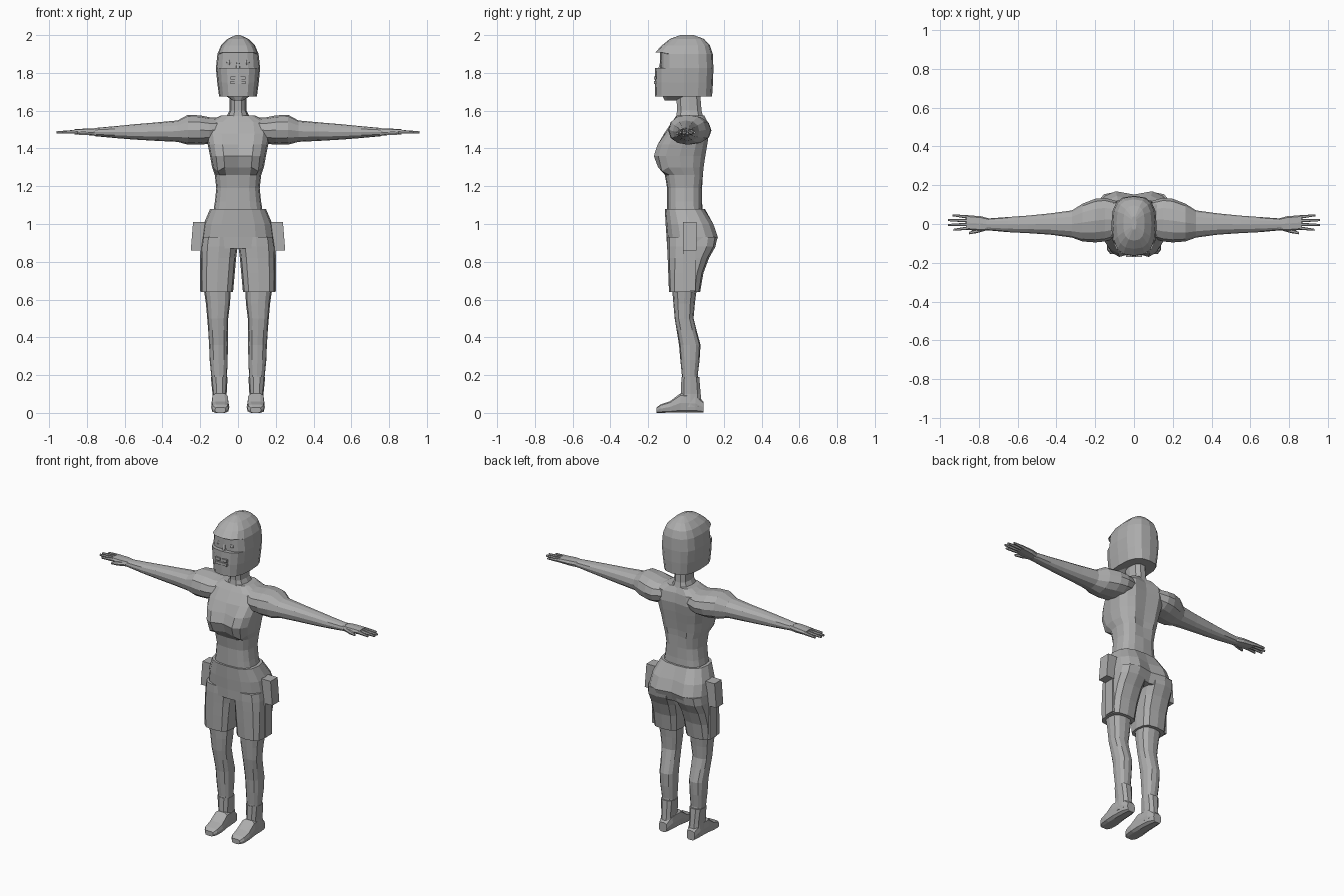
import bpy, bmesh, math

grey = bpy.data.materials.new("plain grey")
grey.diffuse_color = (0.42, 0.42, 0.42, 1)


def finish(name, bm, mirror=False):
    bmesh.ops.recalc_face_normals(bm, faces=bm.faces)
    me = bpy.data.meshes.new(name)
    bm.to_mesh(me)
    bm.free()
    me.materials.append(grey)
    ob = bpy.data.objects.new(name, me)
    bpy.context.collection.objects.link(ob)
    if mirror:
        ob.modifiers.new("mirror", 'MIRROR').use_mirror_merge = False
    return ob


def loft(rings, axis='z', n=12, p=0.8):
    """Rings are (t, u0, u1, v0, v1): position on the axis and cross-section extents."""
    bm = bmesh.new()
    power = lambda c: math.copysign(abs(c) ** p, c) if abs(c) > 1e-6 else 0
    loops = []
    for t, u0, u1, v0, v1 in rings:
        loop = []
        for i in range(n):
            a = 2 * math.pi * i / n
            u = (u0 + u1) / 2 + (u1 - u0) / 2 * power(math.cos(a))
            v = (v0 + v1) / 2 + (v1 - v0) / 2 * power(math.sin(a))
            co = {'z': (u, v, t), 'x': (t, u, v), 'y': (u, t, v)}[axis]
            loop.append(bm.verts.new(co))
        loops.append(loop)
    for a, b in zip(loops, loops[1:]):
        for i in range(n):
            j = (i + 1) % n
            bm.faces.new((a[i], a[j], b[j], b[i]))
    bm.faces.new(loops[0])
    bm.faces.new(loops[-1])
    return bm


def sym(rings):
    """Rings centred on x, given as (z, half width, y front, y back)."""
    return [(z, -w, w, a, b) for z, w, a, b in rings]


def box(name, lo, hi, mirror=False, lean=0):
    bm = bmesh.new()
    bmesh.ops.create_cube(bm, size=1)
    for v in bm.verts:
        top = v.co.z > 0
        v.co = [(l + h) / 2 + c * (h - l) for l, h, c in zip(lo, hi, v.co)]
        v.co.x -= lean if top else 0
    return finish(name, bm, mirror)


# Torso with a centre cleft at the chest and along the spine
bm = loft(sym([(1.04, 0.135, -0.10, 0.09), (1.12, 0.122, -0.10, 0.085),
               (1.19, 0.115, -0.10, 0.085), (1.26, 0.123, -0.112, 0.095),
               (1.30, 0.137, -0.155, 0.10), (1.36, 0.148, -0.178, 0.11),
               (1.42, 0.160, -0.158, 0.12), (1.48, 0.17, -0.115, 0.128),
               (1.54, 0.16, -0.075, 0.12), (1.575, 0.09, -0.05, 0.10)]), n=16, p=0.7)
for v in bm.verts:
    if abs(v.co.x) < 0.01:
        if v.co.y < 0 and 1.28 < v.co.z < 1.45:
            v.co.y += 0.03
        elif v.co.y > 0 and v.co.z > 1.25:
            v.co.y -= 0.015
    elif v.co.y < -0.1 and 1.25 < v.co.z < 1.31 and abs(v.co.x) > 0.08:
        v.co.z -= 0.02
finish("torso", bm)

# Neck and chin
finish("neck", loft(sym([(1.54, 0.075, -0.06, 0.10), (1.60, 0.045, -0.05, 0.085),
                         (1.72, 0.043, -0.055, 0.075)]), n=10))
finish("chin", loft(sym([(1.655, 0.03, -0.115, -0.05), (1.675, 0.06, -0.125, 0.0),
                         (1.72, 0.08, -0.13, 0.06)]), n=10))

# Shoulder and arm
finish("arm", loft([(0.06, -0.06, 0.11, 1.45, 1.56), (0.15, -0.09, 0.135, 1.425, 1.565),
                    (0.20, -0.095, 0.13, 1.42, 1.575), (0.265, -0.09, 0.105, 1.42, 1.578),
                    (0.32, -0.07, 0.07, 1.435, 1.548), (0.43, -0.055, 0.055, 1.44, 1.538),
                    (0.55, -0.047, 0.043, 1.447, 1.528), (0.65, -0.042, 0.036, 1.455, 1.518),
                    (0.76, -0.032, 0.028, 1.465, 1.508)], 'x', p=0.9), True)

# Hand, four spread fingers and thumb
finish("hand", loft([(0.74, -0.030, 0.027, 1.467, 1.506), (0.79, -0.036, 0.04, 1.47, 1.506),
                     (0.865, -0.030, 0.046, 1.475, 1.502)], 'x', n=8, p=0.6), True)
for k, tip in enumerate((0.93, 0.96, 0.96, 0.935)):
    a, b = -0.021 + 0.019 * k, -0.030 + 0.025 * k
    finish(f"finger_{k + 1}", loft([(0.855, a - 0.009, a + 0.009, 1.477, 1.5),
                                    (tip, b - 0.005, b + 0.005, 1.479, 1.492)],
                                   'x', n=6), True)
finish("thumb", loft([(0.765, -0.034, -0.005, 1.472, 1.498), (0.81, -0.047, -0.025, 1.47, 1.494),
                      (0.85, -0.053, -0.041, 1.472, 1.486)], 'x', n=6), True)

# Shorts: hips, then the legs of the shorts
bm = loft(sym([(0.87, 0.197, -0.10, 0.155), (0.93, 0.193, -0.103, 0.177),
               (1.0, 0.182, -0.108, 0.152), (1.08, 0.148, -0.112, 0.10)]), n=16, p=0.75)
for v in bm.verts:
    if abs(v.co.x) < 0.01 and v.co.y > 0 and v.co.z < 1.02:
        v.co.y -= 0.025
finish("hips", bm)
finish("shorts_leg", loft([(0.64, 0.026, 0.198, -0.09, 0.075), (0.74, 0.017, 0.199, -0.094, 0.092),
                           (0.82, 0.010, 0.199, -0.097, 0.122), (0.88, 0.002, 0.197, -0.10, 0.156),
                           (0.93, 0.002, 0.190, -0.10, 0.165)], n=12, p=0.65), True)

# Side pouch and strap
box("pouch", (0.185, -0.015, 0.86), (0.25, 0.055, 1.01), True, 0.012)
box("strap", (0.18, -0.015, 0.645), (0.202, 0.05, 0.87), True)

# Lower leg
finish("leg", loft([(0.12, 0.06, 0.134, -0.022, 0.07), (0.20, 0.058, 0.142, -0.022, 0.062),
                    (0.28, 0.055, 0.15, -0.03, 0.072), (0.36, 0.053, 0.153, -0.037, 0.077),
                    (0.44, 0.053, 0.158, -0.05, 0.055), (0.50, 0.052, 0.163, -0.06, 0.04),
                    (0.58, 0.042, 0.17, -0.067, 0.047), (0.68, 0.037, 0.185, -0.075, 0.06)]), True)

# Boot: ankle cuff and foot
finish("boot_cuff", loft([(0.03, 0.055, 0.138, -0.045, 0.088), (0.10, 0.060, 0.135, -0.03, 0.08),
                          (0.19, 0.055, 0.144, -0.026, 0.072)], n=10), True)
finish("foot", loft([(-0.155, 0.065, 0.122, 0, 0.03), (-0.135, 0.050, 0.138, 0, 0.045),
                     (-0.085, 0.046, 0.142, 0, 0.062), (-0.03, 0.050, 0.140, 0, 0.105),
                     (0.05, 0.056, 0.136, 0, 0.10), (0.092, 0.070, 0.125, 0, 0.06)],
                    'y', n=10, p=0.55), True)

# Helmet with a recessed eye opening
bm = loft(sym([(1.675, 0.100, -0.163, 0.138), (1.75, 0.110, -0.165, 0.143),
               (1.825, 0.117, -0.163, 0.145), (1.90, 0.109, -0.163, 0.142),
               (1.945, 0.090, -0.128, 0.127), (1.98, 0.055, -0.085, 0.095),
               (2.0, 0.012, -0.03, 0.04)]), n=16, p=0.72)
bm.verts.ensure_lookup_table()
for v in bm.verts:
    if v.co.y < -0.1 and abs(v.co.z - 1.9) < 0.01:
        v.co.z += 0.008
front = [f for f in bm.faces if len(f.verts) == 4 and 1.83 < f.calc_center_median().z < 1.89
         and f.calc_center_median().y < -0.08]
ext = bmesh.ops.extrude_face_region(bm, geom=front)
bmesh.ops.delete(bm, geom=front, context='FACES')
for v in ext['geom']:
    if isinstance(v, bmesh.types.BMVert):
        v.co.y = v.co.y * 0.5 - 0.055
        v.co.x *= 0.92
finish("helmet", bm)

# Eyes and nose bridge
bm = bmesh.new()
bmesh.ops.create_uvsphere(bm, u_segments=8, v_segments=6, radius=0.02)
for v in bm.verts:
    v.co.x += 0.045
    v.co.y -= 0.118
    v.co.z += 1.855
finish("eye", bm, True)
finish("nose", loft(sym([(1.82, 0.016, -0.15, -0.10), (1.87, 0.008, -0.135, -0.10)]), n=6))

# Mouth vents on the face guard
box("vent_side", (0.008, -0.17, 1.764), (0.04, -0.155, 1.782), True)
box("vent_centre", (-0.04, -0.17, 1.74), (0.04, -0.155, 1.757))
